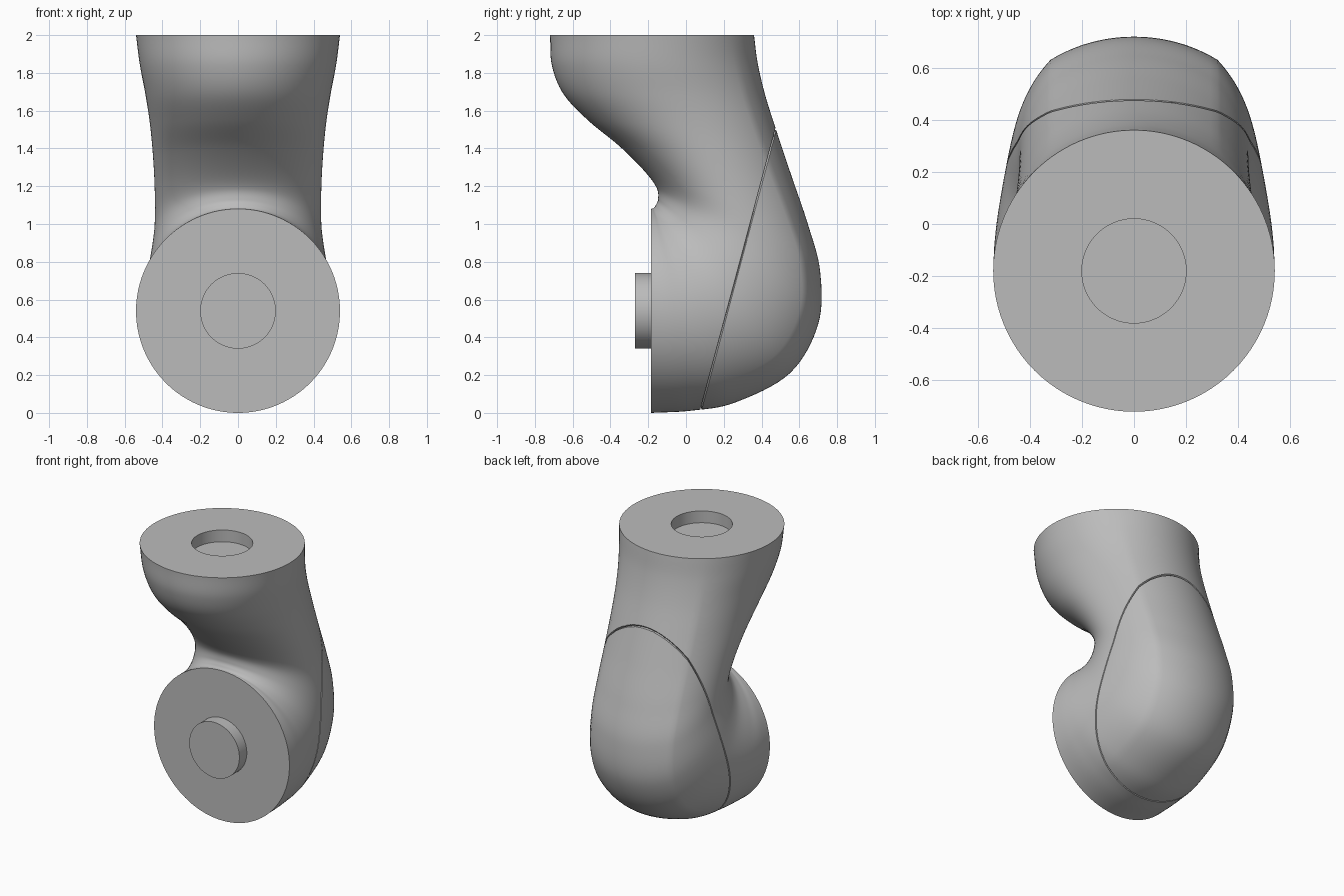
import bpy, bmesh, math
from mathutils import Vector

cube = bpy.data.objects.get("Cube")
if cube:
    bpy.data.objects.remove(cube)

grey = bpy.data.materials.new("light grey")
grey.use_nodes = True
grey.diffuse_color = (0.5, 0.5, 0.5, 1)
grey.node_tree.nodes["Principled BSDF"].inputs["Base Color"].default_value = grey.diffuse_color

RADIUS = 0.54       # radius of both coupling faces
CREASE = 0.32       # half width of the back ridge
HOLE = 0.2          # radius of socket and peg

# Section stations: inner y, inner z, outer y, outer z, half width
STATIONS = [Vector(s) for s in (
    (-.72, 2, .36, 2, .54), (-.71, 1.84, .38, 1.85, .52),
    (-.65, 1.69, .42, 1.68, .49), (-.52, 1.55, .48, 1.49, .465),
    (-.35, 1.41, .56, 1.25, .448), (-.22, 1.28, .645, 1, .44),
    (-.155, 1.19, .71, .75, .443), (-.148, 1.13, .7, .47, .465),
    (-.16, 1.1, .55, .21, .49), (-.17, 1.085, .26, .055, .52),
    (-.178, 1.082, .03, .012, .535), (-.185, 1.08, -.185, 0, .54))]


def smooth_stations(steps):
    """Catmull-Rom interpolation of the section stations."""
    result = []
    last = len(STATIONS) - 1
    for i in range(last):
        b, c = STATIONS[i], STATIONS[i + 1]
        a = STATIONS[i - 1] if i else b * 2 - c
        d = STATIONS[i + 2] if i + 2 <= last else c * 2 - b
        for k in range(steps):
            t = k / steps
            result.append(b + (c - a) * (t / 2)
                          + (a * 2 - b * 5 + c * 4 - d) * (t * t / 2)
                          + (b * 3 - a - c * 3 + d) * (t ** 3 / 2))
    return result + [STATIONS[-1]]


def section(station):
    """Oval ring with a wide arc at the back, meeting the sides in a soft ridge."""
    iy, iz, oy, oz, w = station
    inner, outer = Vector((0, iy, iz)), Vector((0, oy, oz))
    mid, a = (inner + outer) / 2, (outer - inner).length / 2
    along = (outer - inner).normalized()
    sag = lambda x: RADIUS - math.sqrt(RADIUS ** 2 - x * x)
    turn = math.acos(CREASE / w)
    side = (a - sag(CREASE)) / math.sin(turn)
    half = []
    for k in range(24):
        ang = math.pi / 2 * (k / 24 - 1)
        half.append((w * math.cos(ang), a * math.sin(ang)))
    for k in range(18):
        ang = turn * k / 18
        half.append((w * math.cos(ang), side * math.sin(ang)))
    for k in range(13):
        x = CREASE * (1 - k / 12)
        half.append((x, a - sag(x)))
    ring = half + [(-x, v) for x, v in half[-2:0:-1]]
    return [mid + along * v + Vector((x, 0, 0)) for x, v in ring]


def finish(bm, name):
    bmesh.ops.recalc_face_normals(bm, faces=bm.faces)
    mesh = bpy.data.meshes.new(name)
    bm.to_mesh(mesh)
    bm.free()
    mesh.materials.append(grey)
    obj = bpy.data.objects.new(name, mesh)
    bpy.context.collection.objects.link(obj)
    bpy.ops.object.select_all(action="DESELECT")
    obj.select_set(True)
    bpy.context.view_layer.objects.active = obj
    bpy.ops.object.shade_smooth_by_angle(angle=math.radians(35))
    return obj


# Elbow housing: socket floor, socket wall, top face, then the swept body
bm = bmesh.new()
rings = [section(s) for s in smooth_stations(8)]
centre = Vector((0, -0.18, 2))
rim = [centre + (p - centre) * (HOLE / RADIUS) for p in rings[0]]
floor = [p - Vector((0, 0, 0.085)) for p in rim]
loops = [[bm.verts.new(p) for p in ring] for ring in [floor, rim] + rings]
for lower, upper in zip(loops, loops[1:]):
    for i in range(len(lower)):
        j = (i + 1) % len(lower)
        bm.faces.new((lower[i], lower[j], upper[j], upper[i]))
bm.faces.new(loops[0])
bm.faces.new(loops[-1])
bmesh.ops.recalc_face_normals(bm, faces=bm.faces)

# Panel seam: a narrow groove around the back shell
start, end = Vector((0, 0.08, 0.02)), Vector((0, 0.475, 1.5))
normal = (end - start).cross(Vector((1, 0, 0))).normalized()
for offset in (-0.004, 0.004, 0):
    cut = bmesh.ops.bisect_plane(
        bm, geom=bm.verts[:] + bm.edges[:] + bm.faces[:], dist=0.0002,
        plane_co=start + normal * offset, plane_no=normal)
bm.normal_update()
groove = [g for g in cut["geom_cut"] if isinstance(g, bmesh.types.BMVert)]
for v, push in [(v, v.normal * 0.012) for v in groove]:
    v.co -= push
finish(bm, "elbow_housing")

# Peg on the front coupling face
bpy.ops.mesh.primitive_cylinder_add(
    vertices=96, radius=HOLE, depth=0.095,
    location=(0, -0.2225, RADIUS), rotation=(math.pi / 2, 0, 0))
peg = bpy.context.object
peg.name = "coupling_peg"
peg.data.materials.append(grey)
bpy.ops.object.shade_smooth_by_angle(angle=math.radians(35))
